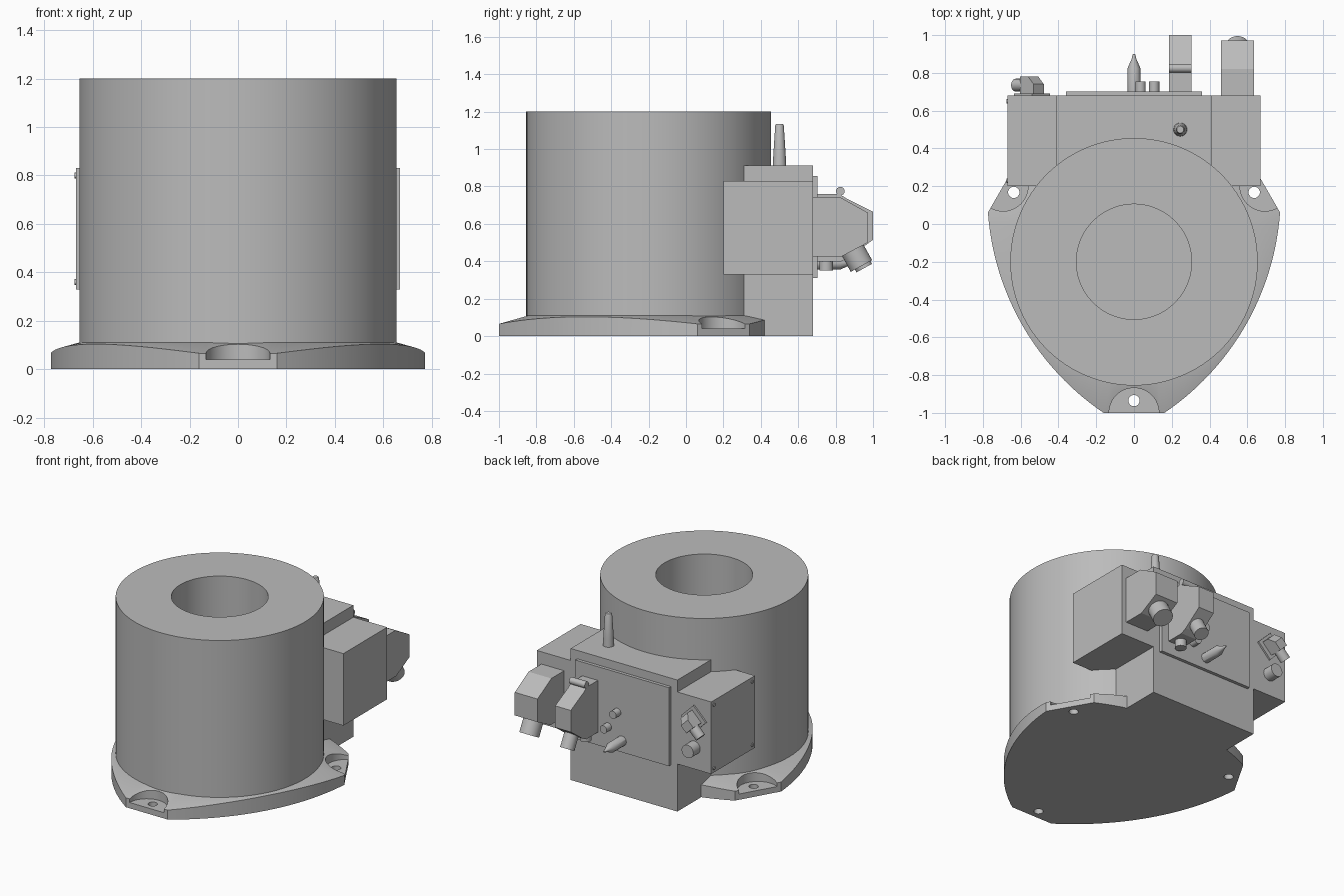
import bpy, bmesh, math
from mathutils import Matrix, Vector

cube = bpy.data.objects.get("Cube")
if cube:
    bpy.data.objects.remove(cube, do_unlink=True)

CY = -0.2          # centre of the round housing in y
grey = bpy.data.materials.new("machine grey")
grey.use_nodes = True
grey.diffuse_color = (0.5, 0.5, 0.5, 1)
grey.node_tree.nodes["Principled BSDF"].inputs["Base Color"].default_value = (0.5, 0.5, 0.5, 1)


def finish(name, bm, smooth=True):
    bmesh.ops.recalc_face_normals(bm, faces=bm.faces)
    me = bpy.data.meshes.new(name)
    bm.to_mesh(me)
    bm.free()
    ob = bpy.data.objects.new(name, me)
    bpy.context.collection.objects.link(ob)
    me.materials.append(grey)
    bpy.ops.object.select_all(action="DESELECT")
    ob.select_set(True)
    bpy.context.view_layer.objects.active = ob
    if smooth:
        bpy.ops.object.shade_smooth_by_angle(angle=math.radians(30))
    return ob


def box(name, x, y, z):
    bm = bmesh.new()
    bmesh.ops.create_cube(bm, size=1)
    for v in bm.verts:
        v.co = [a + (b - a) * (c + 0.5) for (a, b), c in zip((x, y, z), v.co)]
    return finish(name, bm, False)


def lathe(name, profile, origin, axis=(0, 0, 1), segs=32):
    """Revolve (radius, height) points about an axis through origin."""
    bm = bmesh.new()
    rings = []
    for r, h in profile:
        if r == 0:
            rings.append([bm.verts.new((0, 0, h))] * segs)
        else:
            rings.append([bm.verts.new((r * math.cos(i * math.tau / segs),
                                        r * math.sin(i * math.tau / segs), h)) for i in range(segs)])
    for a, b in zip(rings, rings[1:]):
        for i in range(segs):
            j = (i + 1) % segs
            bm.faces.new(list(dict.fromkeys((a[i], a[j], b[j], b[i]))))
    turn = Vector((0, 0, 1)).rotation_difference(Vector(axis)).to_matrix().to_4x4()
    bm.transform(Matrix.Translation(origin) @ turn)
    return finish(name, bm)


def rod(name, r, length, origin, axis=(0, 0, 1), segs=32):
    return lathe(name, [(0, 0), (r, 0), (r, length), (0, length)], origin, axis, segs)


def prism(name, profile, x0, x1, matrix=Matrix()):
    """Extrude a (y, z) profile along x."""
    bm = bmesh.new()
    face = bm.faces.new([bm.verts.new((x0, y, z)) for y, z in profile])
    out = bmesh.ops.extrude_face_region(bm, geom=[face])["geom"]
    bmesh.ops.translate(bm, vec=(x1 - x0, 0, 0),
                        verts=[v for v in out if isinstance(v, bmesh.types.BMVert)])
    bm.transform(matrix)
    return finish(name, bm, False)


def cut(target, cutter):
    mod = target.modifiers.new("cut", "BOOLEAN")
    mod.operation, mod.object, mod.solver = "DIFFERENCE", cutter, "EXACT"
    bpy.ops.object.select_all(action="DESELECT")
    bpy.context.view_layer.objects.active = target
    target.select_set(True)
    bpy.ops.object.modifier_apply(modifier=mod.name)
    bpy.data.objects.remove(cutter, do_unlink=True)


# Foot flange: three flats joined by shallow arcs, with a sloping top
ARC_R, MID_R, HALF, STEPS = 1.403, 0.68, 0.613, 28
outline = []
for k in range(3):
    rot = Matrix.Rotation(math.radians(-30 + 120 * k), 2)
    sweep = math.asin(HALF / ARC_R)
    for i in range(STEPS + 1):
        t = sweep * (2 * i / STEPS - 1)
        outline.append(rot @ Vector((MID_R - ARC_R + ARC_R * math.cos(t), ARC_R * math.sin(t))))
bm = bmesh.new()
low, edge, inner = [], [], []
for p in outline:
    r = p.length
    q = p * (0.645 / r)
    low.append(bm.verts.new((p.x, p.y + CY, 0)))
    edge.append(bm.verts.new((p.x, p.y + CY, 0.07 + (0.8 - r) * 0.28)))
    inner.append(bm.verts.new((q.x, q.y + CY, 0.113)))
n = len(outline)
for i in range(n):
    j = (i + 1) % n
    bm.faces.new((low[i], low[j], edge[j], edge[i]))
    bm.faces.new((edge[i], edge[j], inner[j], inner[i]))
bm.faces.new(low)
bm.faces.new(inner)
flange = finish("foot_flange", bm)

# Bolt pockets and bolt holes
for k in range(3):
    a = math.radians(-90 + 120 * k)
    d = Vector((math.cos(a), math.sin(a), 0))
    centre = Vector((0, CY, 0))
    cut(flange, rod("pocket_cutter", 0.132, 0.3, centre + d * 0.8 + Vector((0, 0, 0.04)), segs=48))
    cut(flange, rod("hole_cutter", 0.03, 0.4, centre + d * 0.735 - Vector((0, 0, 0.1)), segs=24))
bpy.ops.object.shade_smooth_by_angle(angle=math.radians(30))

# Round housing with its central bore
lathe("round_housing", [(0, 0.12), (0.305, 0.12), (0.305, 1.2), (0.655, 1.2), (0.655, 0.05), (0, 0.05)],
      (0, CY, 0), segs=96)

# Rear box, side boxes and connector panel
box("rear_box", (-0.41, 0.41), (0.2, 0.68), (0, 0.913))
for side, name in ((1, "left_side_box"), (-1, "right_side_box")):
    box(name, sorted((side * 0.4, side * 0.67)), (0.2, 0.68), (0.33, 0.83))
box("connector_panel", (-0.36, 0.36), (0.67, 0.702), (0.31, 0.855))
for y in (0.23, 0.65):
    for z in (0.36, 0.8):
        rod("cover_screw", 0.012, 0.006, (-0.669, y, z), (-1, 0, 0), 16)

# Tapered peg on the rear box
lathe("top_peg", [(0, 0), (0.036, 0), (0.033, 0.06), (0.023, 0.215), (0.018, 0.225), (0, 0.225)],
      (0.245, 0.5, 0.91))

# Large angled connector and its cable gland
SLOPE = Vector((0, 0.48, -0.87))
prism("large_connector", [(0.68, 0.745), (0.82, 0.745), (0.972, 0.66), (0.972, 0.5), (0.83, 0.425), (0.68, 0.425)],
      0.46, 0.635)
rod("large_gland", 0.065, 0.12, (0.548, 0.88, 0.48), SLOPE)

# Narrow angled connector with latch roll, gland and lower stub
prism("narrow_connector", [(0.7, 0.76), (0.82, 0.76), (0.86, 0.735), (1, 0.665), (1, 0.515), (0.87, 0.42),
                           (0.83, 0.4), (0.7, 0.4)], 0.185, 0.305)
rod("latch_roll", 0.023, 0.12, (0.185, 0.825, 0.775), (1, 0, 0), 24)
rod("narrow_gland", 0.047, 0.11, (0.245, 0.9, 0.46), SLOPE)
rod("lower_stub", 0.037, 0.08, (0.245, 0.75, 0.35))

# Small round sockets and the pointed plug on the panel
rod("upper_socket", 0.027, 0.06, (0.035, 0.695, 0.58), (0, 1, 0), 24)
rod("lower_socket", 0.027, 0.06, (0.107, 0.695, 0.46), (0, 1, 0), 24)
lathe("pointed_plug", [(0, 0), (0.034, 0), (0.034, 0.13), (0.012, 0.18), (0.006, 0.205), (0, 0.205)],
      (0, 0.695, 0.39), (0, 1, 0), 12)

# Tilted connector and round button on the right side box
tilt = Matrix.Translation((-0.54, 0, 0.68)) @ Matrix.Rotation(math.radians(-45), 4, "Y")
prism("tilted_plate", [(0.675, -0.068), (0.692, -0.068), (0.692, 0.068), (0.675, 0.068)], -0.068, 0.068, tilt)
prism("tilted_connector", [(0.68, -0.05), (0.78, -0.05), (0.78, 0.01), (0.74, 0.05), (0.68, 0.05)],
      -0.038, 0.038, Matrix.Translation((-0.54, 0, 0.68)) @ Matrix.Rotation(math.radians(45), 4, "Y"))
rod("tilted_gland", 0.034, 0.08, (-0.57, 0.735, 0.65), (-1, 0, -1), 24)
rod("round_button", 0.045, 0.08, (-0.54, 0.675, 0.48), (0, 1, 0))
